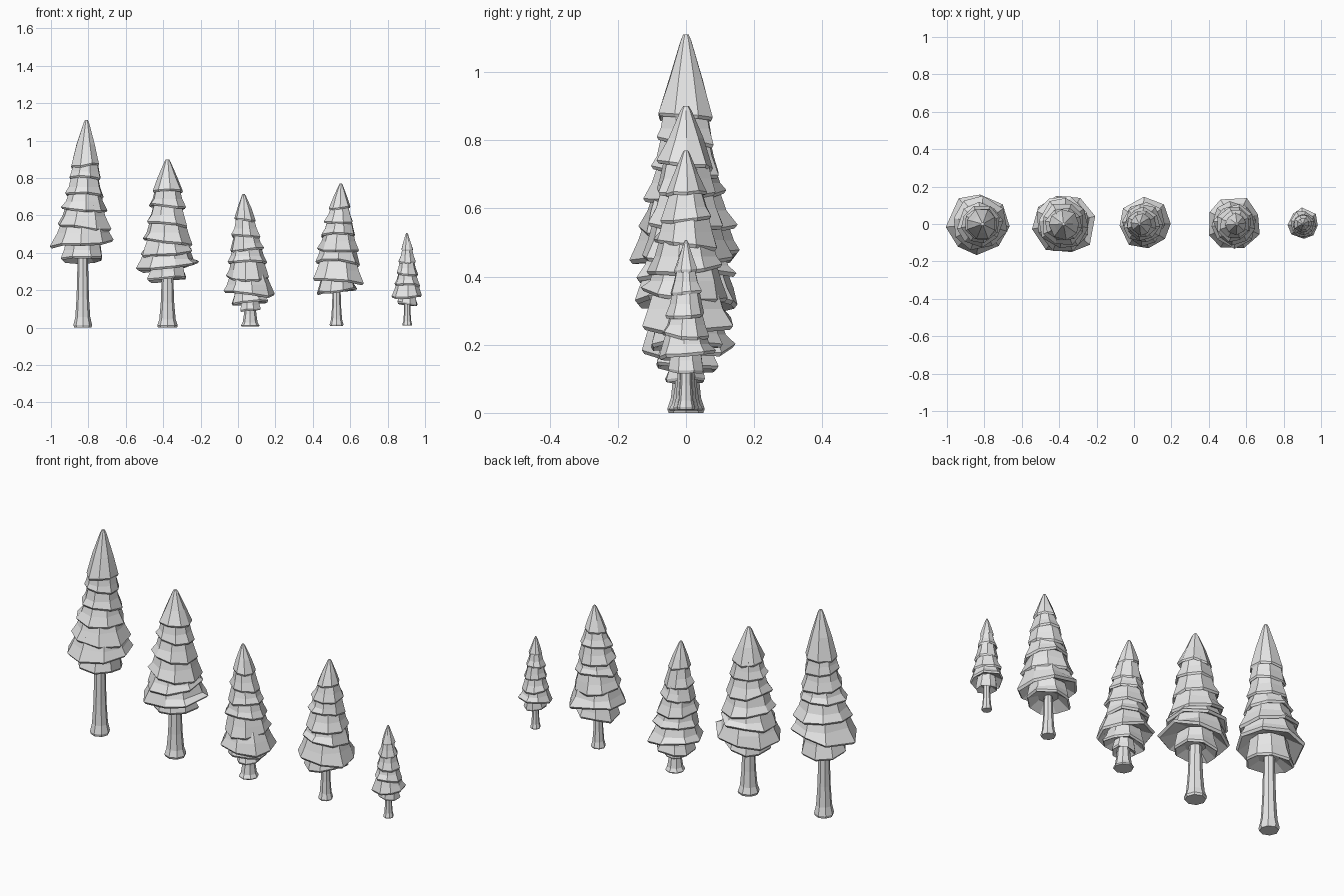
import bpy, bmesh, math, random
from mathutils import Vector

cube = bpy.data.objects.get("Cube")
if cube:
    bpy.data.objects.remove(cube)

grey = bpy.data.materials.new("light_grey")
grey.use_nodes = True
grey.diffuse_color = (0.8, 0.8, 0.8, 1)
grey.node_tree.nodes["Principled BSDF"].inputs["Base Color"].default_value = (0.8, 0.8, 0.8, 1)


def loft(bm, rings):
    """Skin a stack of point rings and cap both ends."""
    rows = [[bm.verts.new(p) for p in ring] for ring in rings]
    n = len(rows[0])
    for a, b in zip(rows, rows[1:]):
        for i in range(n):
            j = (i + 1) % n
            bm.faces.new((a[i], a[j], b[j], b[i]))
    bm.faces.new(rows[0])
    bm.faces.new(rows[-1])


def finish(bm, name):
    bmesh.ops.recalc_face_normals(bm, faces=bm.faces)
    mesh = bpy.data.meshes.new(name)
    bm.to_mesh(mesh)
    bm.free()
    mesh.materials.append(grey)
    obj = bpy.data.objects.new(name, mesh)
    bpy.context.collection.objects.link(obj)


def ring(center, radius, angles, scale=None, lift=None):
    return [center + Vector((math.cos(a) * radius * (scale[i] if scale else 1),
                             math.sin(a) * radius * (scale[i] if scale else 1),
                             lift[i] if lift else 0))
            for i, a in enumerate(angles)]


def trunk(name, x, top_x, base_z, top_z, radius):
    # flared foot tapering into a slim stem
    bm = bmesh.new()
    angles = [math.tau * i / 8 for i in range(8)]
    rings = []
    for t, s in ((0, 0.92), (0.03, 1), (0.12, 0.8), (0.35, 0.66), (1, 0.5)):
        c = Vector((x + (top_x - x) * t, 0, base_z + (top_z - base_z) * t))
        rings.append(ring(c, radius * s, angles))
    loft(bm, rings)
    finish(bm, name)


def foliage(name, x, tip_x, tip_z, layers, sides):
    # overlapping hollow skirts, each with a ragged and tilted rim
    bm = bmesh.new()
    low = layers[-1][0]
    prev_z, prev_r = tip_z, 0.016
    for k, (z, r) in enumerate(layers):
        def center(h):
            return Vector((x + (tip_x - x) * (h - low) / (tip_z - low), 0, h))
        turn = random.random() * math.tau
        angles = [turn + math.tau * (i + random.uniform(-0.15, 0.15)) / sides
                  for i in range(sides)]
        scale = [random.uniform(0.92, 1.07) for _ in angles]
        tilt = random.random() * math.tau
        lift = [r * (0.11 * math.cos(a - tilt) + random.uniform(-0.06, 0.06)) for a in angles]
        drop = 0.007 + 0.03 * r
        if k == 0:      # pointed crown
            height = tip_z - z
            rings = [ring(center(tip_z), 0.1 * r, angles),
                     ring(center(tip_z - 0.08 * height), 0.2 * r, angles),
                     ring(center(z + 0.45 * height), 0.62 * r, angles)]
        else:
            top_r = min(prev_r * 0.82, r * 0.8)
            top_z = prev_z + 0.12 * prev_r
            rings = [ring(center(top_z), top_r, angles),
                     ring(center(z + 0.42 * (top_z - z)), top_r + 0.45 * (r - top_r), angles)]
        rings += [ring(center(z), r, angles, scale, lift),
                  ring(center(z - drop), r * 0.94, angles, scale, lift),
                  ring(center(z + 0.2 * r), r * 0.45, angles)]
        loft(bm, rings)
        prev_z, prev_r = z, r
    finish(bm, name)


# name, base x, tip x, base z, tip z, foot radius, sides, skirt (height, radius) pairs
trees = [
    ("tallest_tree", -0.83, -0.81, 0.01, 1.11, 0.05, 8,
     [(0.87, 0.085), (0.80, 0.09), (0.71, 0.103), (0.64, 0.12), (0.55, 0.145), (0.46, 0.168), (0.37, 0.115)]),
    ("broad_tree", -0.377, -0.377, 0.01, 0.90, 0.055, 8,
     [(0.73, 0.083), (0.65, 0.095), (0.56, 0.115), (0.46, 0.135), (0.40, 0.15), (0.33, 0.168), (0.265, 0.11)]),
    ("short_tree", 0.065, 0.03, 0.015, 0.714, 0.05, 8,
     [(0.58, 0.06), (0.49, 0.078), (0.42, 0.094), (0.35, 0.105), (0.27, 0.118), (0.19, 0.142), (0.14, 0.1), (0.10, 0.06)]),
    ("middle_tree", 0.527, 0.55, 0.018, 0.77, 0.037, 8,
     [(0.645, 0.058), (0.57, 0.083), (0.495, 0.096), (0.425, 0.11), (0.35, 0.125), (0.26, 0.148), (0.2, 0.11)]),
    ("smallest_tree", 0.905, 0.903, 0.02, 0.507, 0.026, 8,
     [(0.42, 0.034), (0.355, 0.048), (0.29, 0.057), (0.23, 0.07), (0.175, 0.083), (0.13, 0.056)]),
]

random.seed(7)
for name, x, tip_x, base_z, tip_z, foot, sides, layers in trees:
    # stem runs up into the lower skirts
    trunk(name + "_trunk", x, x, base_z - 0.01, layers[-1][0] + 0.1, foot)
    foliage(name + "_foliage", x, tip_x, tip_z, layers, sides)
